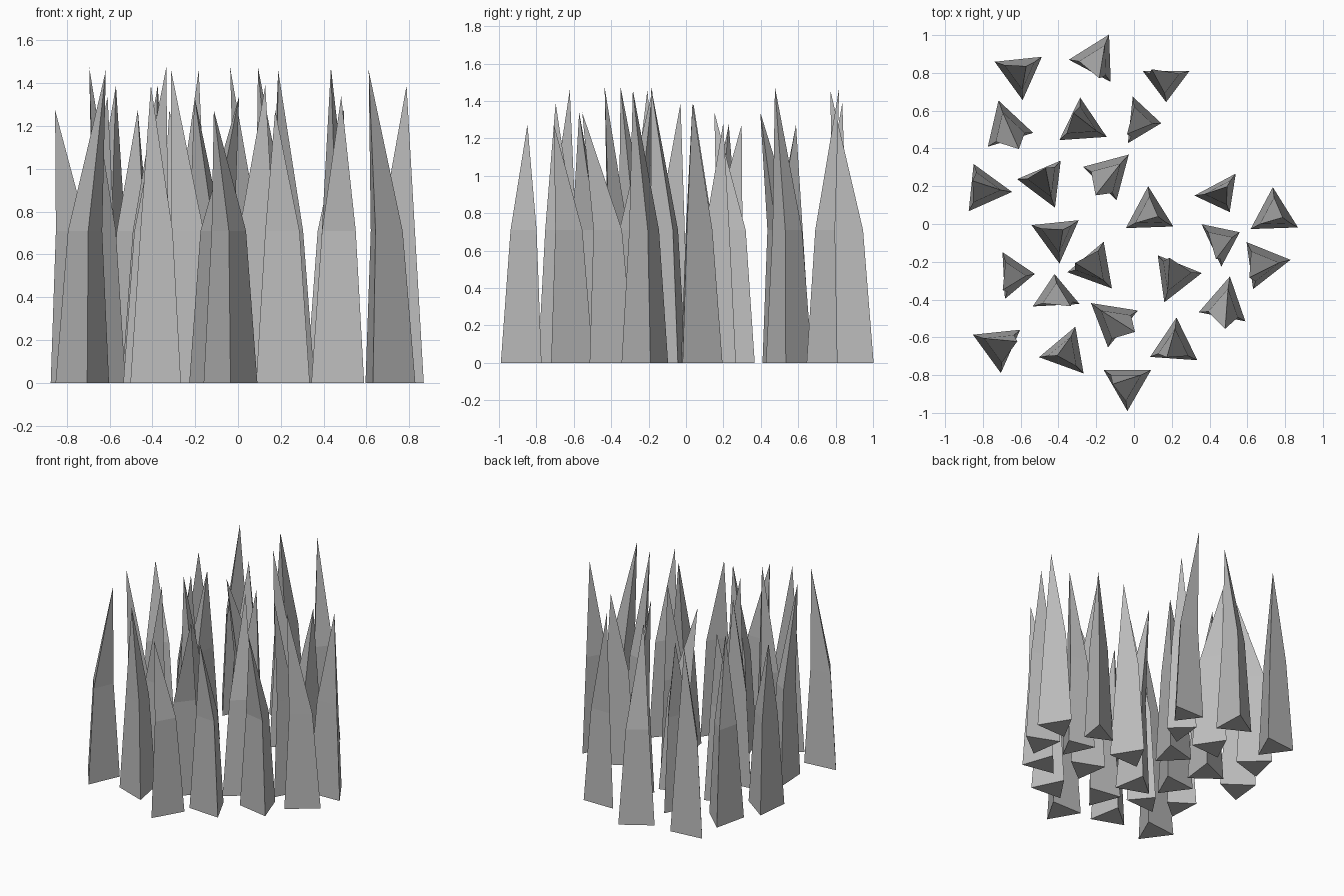
import bpy
import bmesh
from math import radians, cos, sin
from mathutils import Vector

cube = bpy.data.objects.get("Cube")
if cube:
    bpy.data.objects.remove(cube, do_unlink=True)

# One plain grey for every spike
grey = bpy.data.materials.new("stone_grey")
grey.use_nodes = True
colour = (0.5, 0.5, 0.5, 1)
grey.diffuse_color = colour
grey.node_tree.nodes["Principled BSDF"].inputs["Base Color"].default_value = colour

SHOULDER = 0.71    # height where the taper steepens
TAPER = 0.64       # width left at the shoulder


def polar(radius, degrees):
    return Vector((radius * cos(radians(degrees)), radius * sin(radians(degrees)), 0))


# Cross-sections, first corner along +x
EVEN = [polar(0.145, a) for a in (0, 120, 240)]
NARROW = [Vector((0.11, 0, 0)), Vector((-0.055, 0.124, 0)), Vector((-0.055, -0.124, 0))]


def spike(name, section, height, lean, x, y, turn):
    """Three-sided tapering blade with a leaning point."""
    bm = bmesh.new()
    low = [bm.verts.new(p) for p in section]
    mid = [bm.verts.new(p * TAPER + lean * 0.1 + Vector((0, 0, SHOULDER))) for p in section]
    tip = bm.verts.new(lean + Vector((0, 0, height)))
    bm.faces.new(low[::-1])
    for i in range(3):
        j = (i + 1) % 3
        bm.faces.new((low[i], low[j], mid[j], mid[i]))
        bm.faces.new((mid[i], mid[j], tip))
    bmesh.ops.recalc_face_normals(bm, faces=bm.faces)
    mesh = bpy.data.meshes.new(name)
    bm.to_mesh(mesh)
    bm.free()
    mesh.materials.append(grey)
    obj = bpy.data.objects.new(name, mesh)
    obj.location = (x, y, 0)
    obj.rotation_euler.z = radians(turn)
    bpy.context.collection.objects.link(obj)


# Spike kinds: name, section, height, lean, then places as x, y, turn
KINDS = [
    ("tall_spike", EVEN, 1.46, polar(0.105, -23), [
        (-.72, -.645, 36), (.685, -.21, 248), (-.21, -.23, 190),
        (.215, -.28, 128), (-.2, .875, -58)]),
    ("bent_spike", EVEN, 1.34, polar(0.135, -48), [
        (-.675, .515, -13), (-.115, -.51, 21), (.48, -.42, -41), (-.13, .265, -75)]),
    ("short_spike", EVEN, 1.275, polar(0.078, 32), [
        (-.035, -.845, 150), (-.79, .185, 114), (-.275, .525, 94),
        (-.475, .22, 53), (.215, -.64, 206)]),
    ("upright_spike", EVEN, 1.39, polar(0.05, 10), [
        (.74, .05, -28), (-.36, -.68, 190), (.08, .055, -28),
        (-.41, -.065, 36), (-.605, .8, 36)]),
    ("narrow_spike", NARROW, 1.475, polar(0.1, -130), [
        (.035, .545, -6), (-.415, -.375, 93), (.46, -.09, 25),
        (-.635, -.27, 3), (.17, .755, -90)]),
    ("small_spike", NARROW, 1.28, polar(0.055, 107), [(.455, .16, -62)]),
]

for kind, section, height, lean, places in KINDS:
    for n, (x, y, turn) in enumerate(places, 1):
        spike(f"{kind}_{n}", section, height, lean, x, y, turn)
